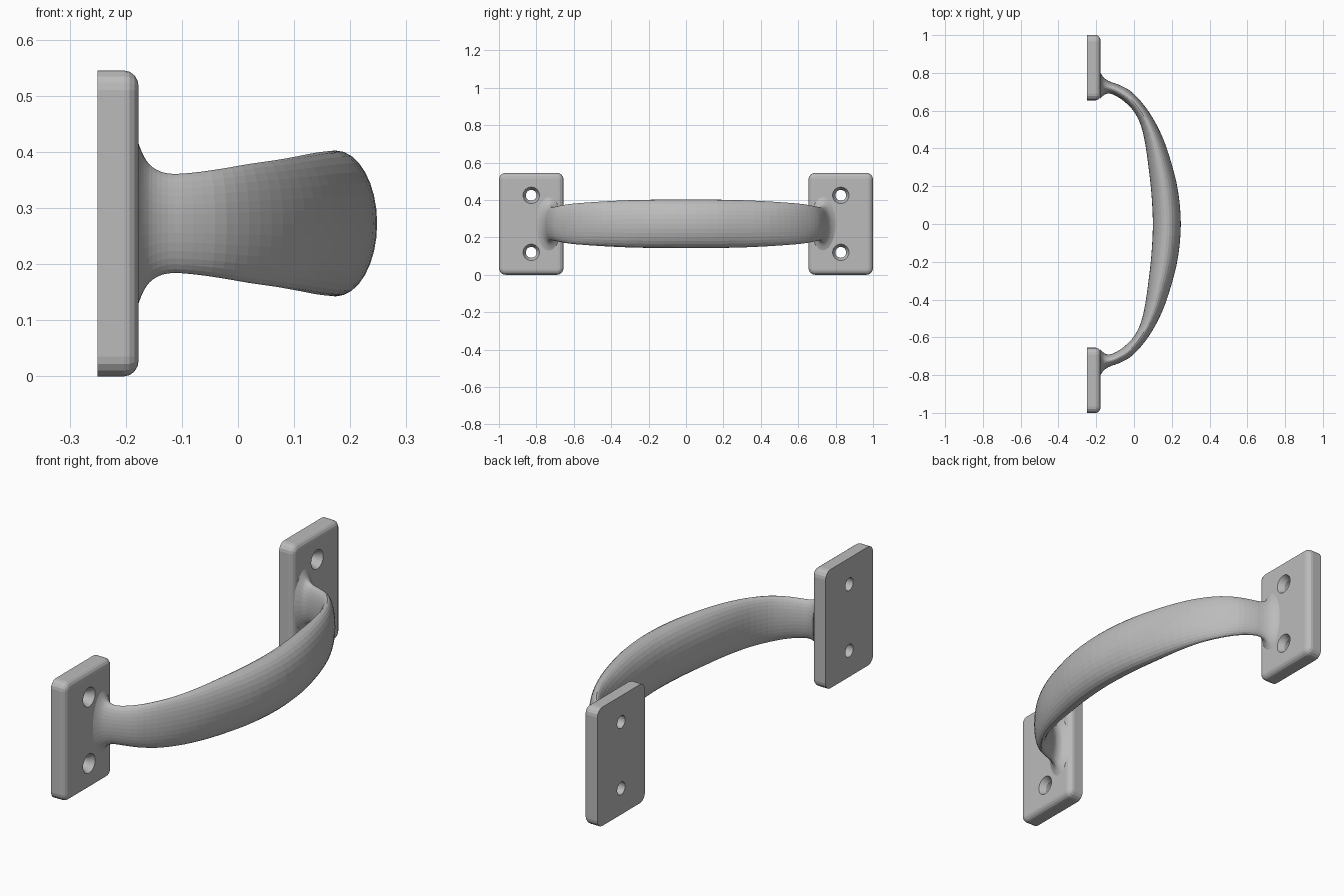
import bpy
import bmesh
from math import sin, cos, pi, tau
from mathutils import Vector

cube = bpy.data.objects.get("Cube")
if cube:
    bpy.data.objects.remove(cube, do_unlink=True)

metal = bpy.data.materials.new("grey_metal")
metal.use_nodes = True
GREY = (0.5, 0.5, 0.5, 1)
metal.diffuse_color = GREY
metal.node_tree.nodes["Principled BSDF"].inputs["Base Color"].default_value = GREY

MID_Z = 0.2725


def loft(name, shells):
    """Skin each list of equal-sized rings into a capped solid."""
    bm = bmesh.new()
    for rings in shells:
        loops = [[bm.verts.new(p) for p in ring] for ring in rings]
        n = len(loops[0])
        for a, b in zip(loops, loops[1:]):
            for i in range(n):
                j = (i + 1) % n
                bm.faces.new((a[i], a[j], b[j], b[i]))
        bm.faces.new(loops[0][::-1])
        bm.faces.new(loops[-1])
    bmesh.ops.recalc_face_normals(bm, faces=bm.faces)
    mesh = bpy.data.meshes.new(name)
    bm.to_mesh(mesh)
    bm.free()
    mesh.materials.append(metal)
    obj = bpy.data.objects.new(name, mesh)
    bpy.context.collection.objects.link(obj)
    return obj


def rounded_rect(x, y, inset):
    """Upright outline with rounded corners, shrunk by an inset."""
    half_y, half_z, radius = 0.1725, MID_Z, 0.035
    points = []
    for k, (sy, sz) in enumerate(((1, 1), (-1, 1), (-1, -1), (1, -1))):
        for step in range(5):
            a = k * pi / 2 + step * pi / 8
            r = radius - inset
            points.append((x, y + sy * (half_y - radius) + r * cos(a),
                           MID_Z + sz * (half_z - radius) + r * sin(a)))
    return points


def circle(x, y, z, r):
    return [(x, y + r * cos(tau * i / 24), z + r * sin(tau * i / 24)) for i in range(24)]


# Mounting plates with rounded front edges and countersunk screw holes
for side, label in ((1, "back"), (-1, "front")):
    y = side * 0.8275
    rings = [rounded_rect(-0.25, y, 0)]
    for step in range(5):
        a = step * pi / 8
        rings.append(rounded_rect(-0.203 + 0.026 * sin(a), y, 0.029 * (1 - cos(a))))
    plate = loft(label + "_plate", [rings])

    profile = ((-0.27, 0.029), (-0.205, 0.029), (-0.177, 0.044), (-0.15, 0.044))
    holes = [[circle(x, y, z, r) for x, r in profile] for z in (0.12, 0.425)]
    cutter = loft("hole_cutter", holes)
    cutter.hide_render = True
    cut = plate.modifiers.new("screw_holes", "BOOLEAN")
    cut.operation = "DIFFERENCE"
    cut.solver = "EXACT"
    cut.object = cutter
    bpy.context.view_layer.objects.active = plate
    bpy.ops.object.modifier_apply(modifier=cut.name)
    bpy.data.objects.remove(cutter, do_unlink=True)

# Grip stations from middle to plate: outer x, y, inner x, y, half height
HALF = [
    (0.248, 0, 0.10, 0, 0.130),
    (0.234, 0.17, 0.092, 0.165, 0.129),
    (0.20, 0.315, 0.077, 0.30, 0.126),
    (0.155, 0.45, 0.060, 0.42, 0.120),
    (0.10, 0.56, 0.037, 0.52, 0.113),
    (0.04, 0.645, 0, 0.595, 0.106),
    (-0.02, 0.705, -0.045, 0.643, 0.097),
    (-0.08, 0.737, -0.09, 0.675, 0.090),
    (-0.125, 0.753, -0.125, 0.69, 0.089),
    (-0.152, 0.768, -0.152, 0.687, 0.10),
    (-0.168, 0.785, -0.168, 0.674, 0.12),
    (-0.18, 0.805, -0.18, 0.663, 0.15),
]
full = [(a, -b, c, -d, h) for a, b, c, d, h in HALF[:0:-1]] + HALF


def spline(p0, p1, p2, p3, t):
    """Smooth blend between the two middle stations."""
    return [0.5 * (2 * b + (c - a) * t + (2 * a - 5 * b + 4 * c - d) * t ** 2
                   + (3 * b - a - 3 * c + d) * t ** 3)
            for a, b, c, d in zip(p0, p1, p2, p3)]


stations = []
last = len(full) - 1
for i in range(last):
    near = [full[max(0, min(last, i + k))] for k in (-1, 0, 1, 2)]
    stations += [spline(*near, t / 3) for t in range(3)]
stations.append(full[-1])

# Curved grip of elliptical section, flaring into both plates
grip_rings = []
for ox, oy, ix, iy, h in stations:
    outer, inner = Vector((ox, oy, MID_Z)), Vector((ix, iy, MID_Z))
    centre, arm, rise = (outer + inner) / 2, (outer - inner) / 2, Vector((0, 0, h))
    grip_rings.append([centre + arm * cos(tau * i / 32) + rise * sin(tau * i / 32)
                       for i in range(32)])
loft("grip", [grip_rings])
